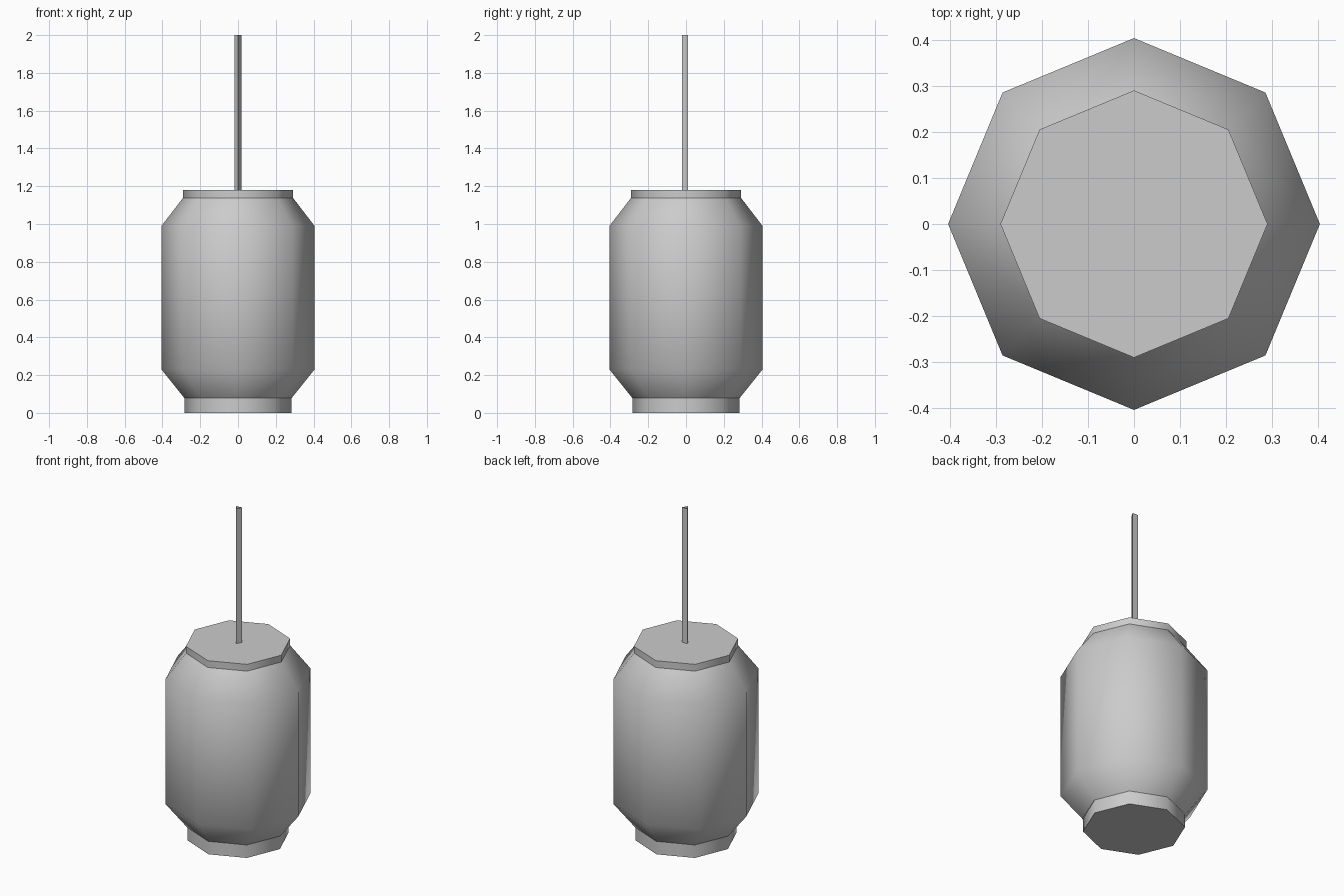
import bpy
import bmesh
from math import cos, sin, pi, radians

cube = bpy.data.objects.get("Cube")
if cube:
    bpy.data.objects.remove(cube, do_unlink=True)

grey = bpy.data.materials.new("plain_grey")
grey.use_nodes = True
colour = (0.6, 0.6, 0.6, 1)
grey.diffuse_color = colour
grey.node_tree.nodes["Principled BSDF"].inputs["Base Color"].default_value = colour


def turned(name, profile, sides, start=0, cap_bottom=False, cap_top=False, smooth=True):
    """Stack polygon rings from (radius, height) pairs and bridge them."""
    bm = bmesh.new()
    rings = []
    for r, z in profile:
        angles = [start + 2 * pi * i / sides for i in range(sides)]
        rings.append([bm.verts.new((r * cos(a), r * sin(a), z)) for a in angles])
    for low, high in zip(rings, rings[1:]):
        for i in range(sides):
            j = (i + 1) % sides
            bm.faces.new((low[i], low[j], high[j], high[i]))
    if cap_bottom:
        bm.faces.new(rings[0][::-1])
    if cap_top:
        bm.faces.new(rings[-1])
    mesh = bpy.data.meshes.new(name)
    bm.to_mesh(mesh)
    bm.free()
    mesh.materials.append(grey)
    obj = bpy.data.objects.new(name, mesh)
    bpy.context.collection.objects.link(obj)
    if smooth:
        bpy.ops.object.select_all(action='DESELECT')
        obj.select_set(True)
        bpy.context.view_layer.objects.active = obj
        bpy.ops.object.shade_smooth_by_angle(angle=radians(60))
    return obj


# Eight-sided lantern body with sloped shoulders
turned("lantern_body", [(0.285, 0.08), (0.405, 0.23), (0.405, 0.99), (0.29, 1.14)], 8)

# Closed rims at the bottom and top
turned("bottom_rim", [(0.282, 0), (0.282, 0.082)], 8, cap_bottom=True, cap_top=True)
turned("top_rim", [(0.291, 1.138), (0.291, 1.18)], 8, cap_bottom=True, cap_top=True)

# Three-sided hanging cord, open at the top, with one edge to the front
turned("hanging_cord", [(0.021, 1.18), (0.021, 2)], 3, start=-pi / 2, smooth=False)
